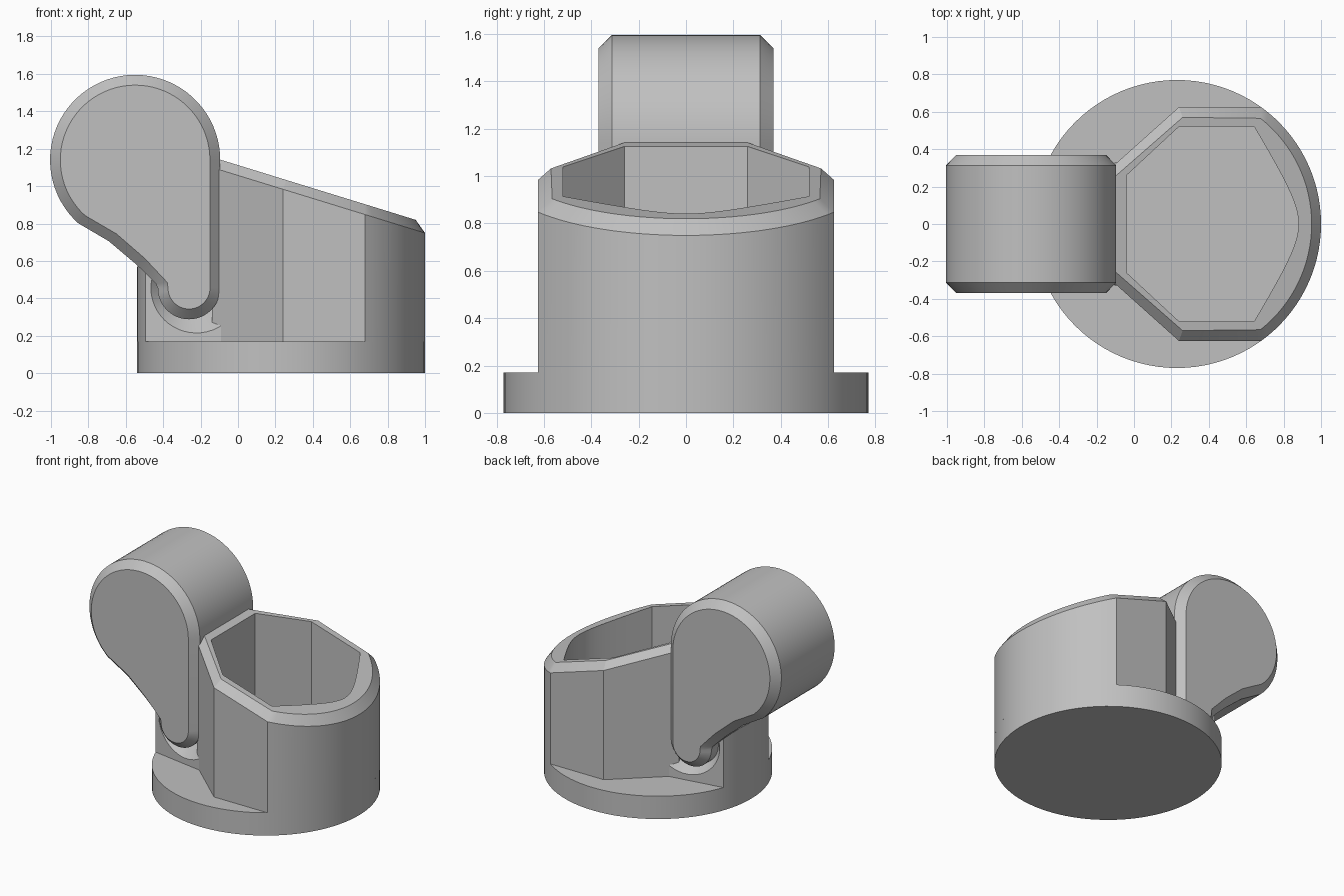
import bpy, bmesh
from math import sin, cos, pi, sqrt, atan2, radians
from mathutils import Matrix

if "Cube" in bpy.data.objects:
    bpy.data.objects.remove(bpy.data.objects["Cube"], do_unlink=True)

grey = bpy.data.materials.new("plain grey")
grey.use_nodes = True
grey.diffuse_color = (0.53, 0.53, 0.53, 1)
grey.node_tree.nodes["Principled BSDF"].inputs["Base Color"].default_value = grey.diffuse_color

CX, R, DECK = 0.23, 0.77, 0.17   # disc centre, disc radius, disc top


def finish(name, bm):
    bmesh.ops.recalc_face_normals(bm, faces=bm.faces)
    mesh = bpy.data.meshes.new(name)
    bm.to_mesh(mesh)
    bm.free()
    mesh.materials.append(grey)
    ob = bpy.data.objects.new(name, mesh)
    bpy.context.collection.objects.link(ob)
    return ob


def smooth(ob):
    bpy.ops.object.select_all(action="DESELECT")
    ob.select_set(True)
    bpy.context.view_layer.objects.active = ob
    bpy.ops.object.shade_smooth_by_angle(angle=radians(25))


def loft(name, loops, ring=False):
    """Skin equal-length loops; cap the ends, or join last to first."""
    bm = bmesh.new()
    rows = [[bm.verts.new(p) for p in loop] for loop in loops]
    n = len(rows[0])
    pairs = list(zip(rows, rows[1:])) + ([(rows[-1], rows[0])] if ring else [])
    for a, b in pairs:
        for i in range(n):
            j = (i + 1) % n
            bm.faces.new((a[i], a[j], b[j], b[i]))
    if not ring:
        bm.faces.new(rows[0])
        bm.faces.new(rows[-1])
    return finish(name, bm)


def arc(cx, cy, r, a0, a1, n):
    return [(cx + r * cos(a0 + (a1 - a0) * i / n),
             cy + r * sin(a0 + (a1 - a0) * i / n)) for i in range(n + 1)]


# Round base disc
circle = arc(CX, 0, R, 0, 2 * pi, 96)[:-1]
smooth(loft("base_disc", [[(x, y, z) for x, y in circle] for z in (0, DECK)]))

# Hollow cup with a slanted, chamfered rim
N = 32


def cup_outline(corners, curve):
    return [(x, -y) for x, y in corners] + curve + [(x, y) for x, y in reversed(corners)]


def round_side(half, r):
    a = atan2(half, 0.45)
    return arc(CX, 0, r, -a, a, N)


outer = cup_outline([(-0.14, 0.285), (0.24, 0.625)], round_side(0.625, R))
rim = cup_outline([(-0.14, 0.22), (0.26, 0.57)], round_side(0.57, 0.72))
ys = [0.52 * (2 * i / N - 1) for i in range(N + 1)]
hollow = cup_outline([(-0.04, 0.26), (0.24, 0.52)],
                     [(0.98 - sqrt(0.01 + (0.62 * y) ** 2), y) for y in ys])


def slant(outline, drop=0):
    return [(x, y, 1.14 - 0.308 * (x + 0.09) - drop) for x, y in outline]


def flat(outline):
    return [(x, y, DECK) for x, y in outline]


smooth(loft("cup", [flat(outer), slant(outer, 0.055), slant(rim), slant(hollow), flat(hollow)], ring=True))

# Socket post under the lever, with a conical recess on each side
post_plan = [(-0.09, 0.33)] + arc(CX, 0, R, pi - 0.35, pi + 0.35, 16) + [(-0.09, -0.33)]
post = loft("socket_post", [[(x, y, z) for x, y in post_plan] for z in (DECK, 0.57)])
for side in (-1, 1):
    bm = bmesh.new()
    bmesh.ops.create_cone(bm, cap_ends=True, segments=48, radius1=0.165, radius2=0.315, depth=0.15)
    turn = Matrix.Rotation(-side * pi / 2, 4, "X")
    bmesh.ops.transform(bm, matrix=Matrix.Translation((-0.262, side * 0.305, 0.455)) @ turn, verts=bm.verts)
    cutter = finish("recess_cutter", bm)
    cutter.hide_render = True
    bpy.context.view_layer.objects.active = post
    mod = post.modifiers.new("recess", "BOOLEAN")
    mod.operation, mod.solver, mod.object = "DIFFERENCE", "EXACT", cutter
    bpy.ops.object.modifier_apply(modifier=mod.name)
    bpy.data.objects.remove(cutter, do_unlink=True)
smooth(post)


# Teardrop lever with chamfered ends
def teardrop(big, small, underside):
    return (arc(-0.55, 1.14, big, 0, radians(228), 48) + underside
            + arc(-0.262, 0.455, small, pi, 2 * pi, 24))


full = teardrop(0.455, 0.167, [(-0.69, 0.705), (-0.54, 0.578), (-0.44, 0.48)])
inset = teardrop(0.4, 0.112, [(-0.65, 0.745), (-0.5, 0.615), (-0.378, 0.485)])
sections = ((inset, -0.37), (full, -0.313), (full, 0.313), (inset, 0.37))
smooth(loft("lever", [[(x, y, z) for x, z in shape] for shape, y in sections]))
